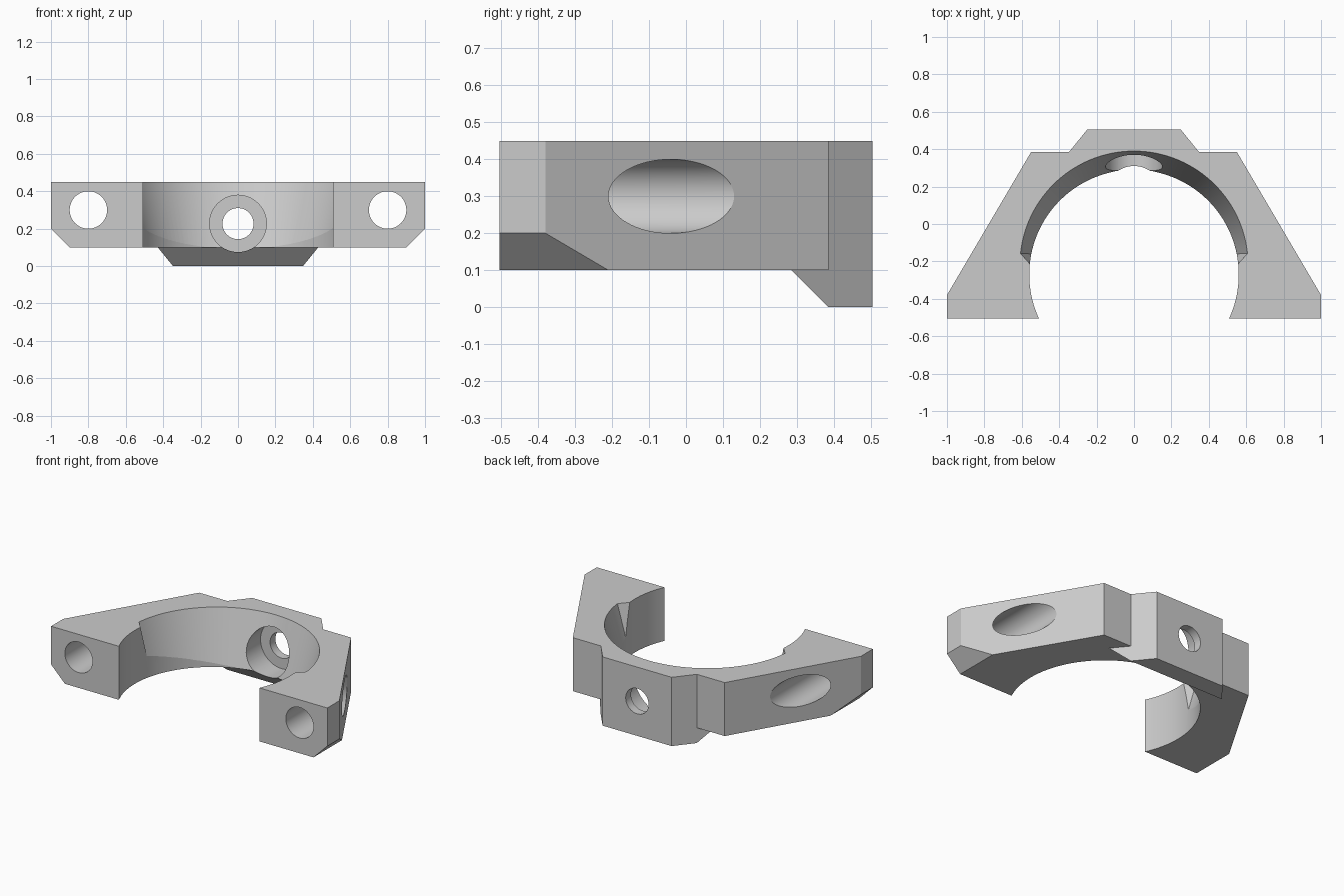
import bpy, bmesh
from math import radians, pi
from mathutils import Matrix, Vector

if "Cube" in bpy.data.objects:
    bpy.data.objects.remove(bpy.data.objects["Cube"])

TOP, BASE = 0.45, 0.1
FRONT, BACK = -0.505, 0.505

grey = bpy.data.materials.new("plain grey")
grey.use_nodes = True
grey.diffuse_color = (0.6, 0.6, 0.6, 1)
grey.node_tree.nodes["Principled BSDF"].inputs["Base Color"].default_value = (0.6, 0.6, 0.6, 1)


def finish(name, bm):
    bmesh.ops.recalc_face_normals(bm, faces=bm.faces)
    mesh = bpy.data.meshes.new(name)
    bm.to_mesh(mesh)
    bm.free()
    mesh.materials.append(grey)
    obj = bpy.data.objects.new(name, mesh)
    bpy.context.collection.objects.link(obj)
    return obj


def slice_off(bm, point, normal):
    """Remove what lies on the normal side of a plane and close the cut."""
    bmesh.ops.bisect_plane(bm, geom=bm.verts[:] + bm.edges[:] + bm.faces[:],
                           plane_co=point, plane_no=normal, clear_outer=True)
    bmesh.ops.holes_fill(bm, edges=[e for e in bm.edges if e.is_boundary])


def prism(half_outline, z0, z1):
    """Extrude an outline mirrored across x = 0."""
    bm = bmesh.new()
    outline = half_outline + [(-x, y) for x, y in reversed(half_outline)]
    face = bm.faces.new([bm.verts.new((x, y, z0)) for x, y in outline])
    top = bmesh.ops.extrude_face_region(bm, geom=[face])["geom"]
    bmesh.ops.translate(bm, vec=(0, 0, z1 - z0),
                        verts=[v for v in top if isinstance(v, bmesh.types.BMVert)])
    return bm


def round_cutter(r0, r1, start, end, sides, along_y=False):
    """Cone or cylinder between two points on a z or y axis."""
    bm = bmesh.new()
    start, end = Vector(start), Vector(end)
    turn = Matrix.Rotation(-pi / 2, 4, "X") if along_y else Matrix.Identity(4)
    bmesh.ops.create_cone(bm, cap_ends=True, segments=sides, radius1=r0, radius2=r1,
                          depth=(end - start).length,
                          matrix=Matrix.Translation((start + end) / 2) @ turn)
    return bm


def combine(target, other, operation):
    mod = target.modifiers.new(operation.lower(), "BOOLEAN")
    mod.operation = operation
    mod.solver = "EXACT"
    mod.object = other
    bpy.context.view_layer.objects.active = target
    bpy.ops.object.modifier_apply(modifier=mod.name)
    bpy.data.objects.remove(other)


# Arch body with chamfered lower outer corners
bm = prism([(1, FRONT), (1, -0.38), (0.55, 0.385)], BASE, TOP)
for side in (1, -1):
    slice_off(bm, (side, 0, 0.2), (side, 0, -1))
clamp = finish("clamp_half", bm)

# Back boss, reaching lower than the body, with a sloped underside
bm = prism([(0.498, 0.2), (0.25, BACK)], 0, TOP)
slice_off(bm, (0, 0.385, 0), (0, -1, -1))
combine(clamp, finish("back_boss", bm), "UNION")

# Round bore
combine(clamp, finish("bore", round_cutter(0.56, 0.56, (0, -0.27, -0.1), (0, -0.27, 0.6), 128)),
        "DIFFERENCE")

# Flared seat, wider at the top and stopped by a slanted plane on each side
bm = round_cutter(0.47, 0.638, (0, -0.22, -0.05), (0, -0.22, 0.55), 128)
for side in (1, -1):
    slice_off(bm, (side * 0.605, -0.16, TOP), (side * 1.0, -0.9, -0.275))
combine(clamp, finish("flared_seat", bm), "DIFFERENCE")

# Bolt holes through both ends
for side in (1, -1):
    x = side * 0.8
    combine(clamp, finish("bolt_hole", round_cutter(0.1, 0.1, (x, -0.7, 0.3), (x, 0.6, 0.3), 64, True)),
            "DIFFERENCE")

# Stepped hole through the back boss
for radius, end in ((0.152, 0.45), (0.083, 0.7)):
    combine(clamp, finish("boss_hole", round_cutter(radius, radius, (0, 0, 0.227), (0, end, 0.227), 64, True)),
            "DIFFERENCE")

# Smooth curved walls, crisp edges
bpy.ops.object.select_all(action="DESELECT")
clamp.select_set(True)
bpy.context.view_layer.objects.active = clamp
bpy.ops.object.shade_smooth_by_angle(angle=radians(12))
